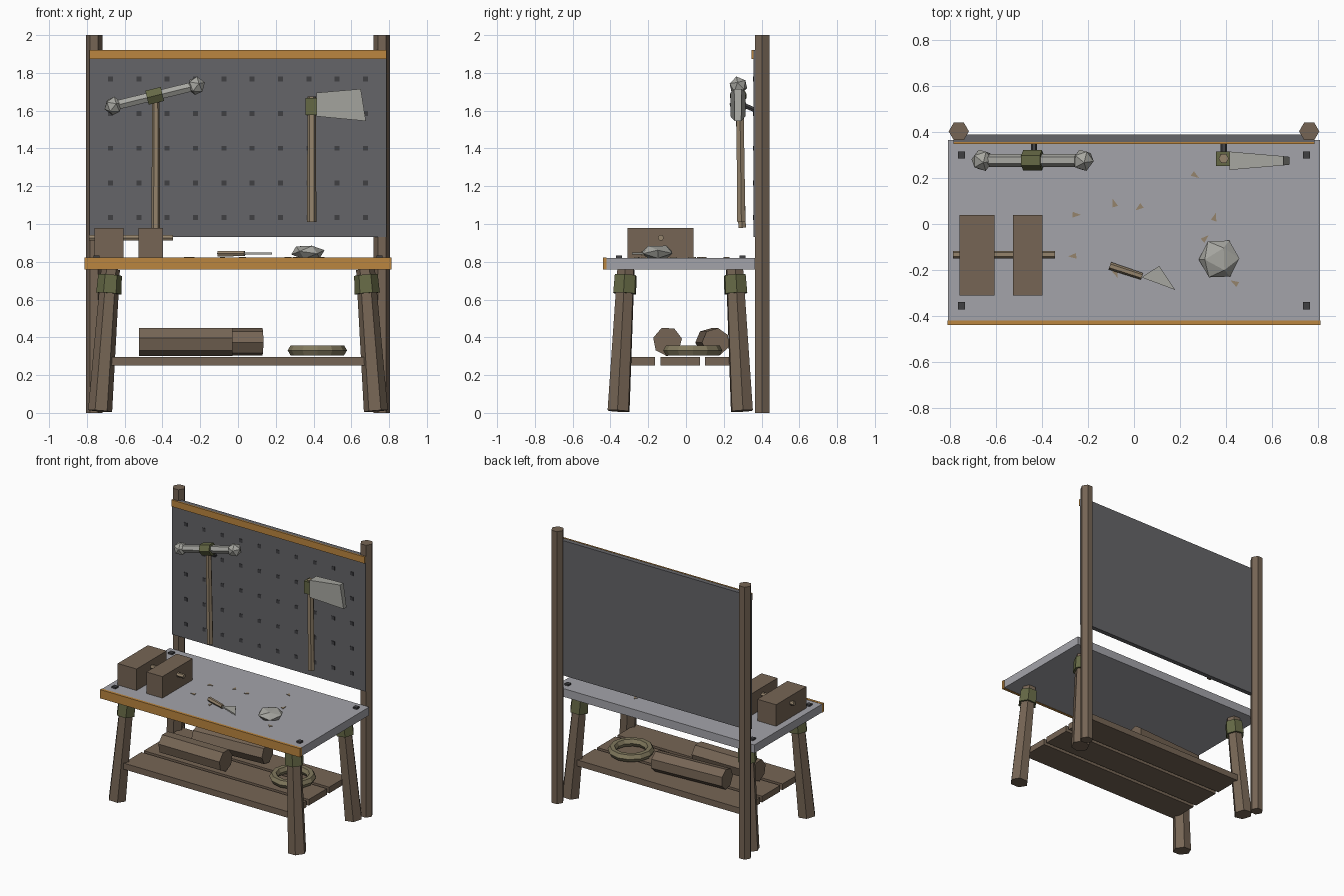
import bpy, bmesh, math
from mathutils import Vector, Euler

if "Cube" in bpy.data.objects:
    bpy.data.objects.remove(bpy.data.objects["Cube"])

def mat(name, r, g, b):
    m = bpy.data.materials.new(name)
    m.diffuse_color = (r, g, b, 1)
    m.use_nodes = True
    m.node_tree.nodes["Principled BSDF"].inputs["Base Color"].default_value = m.diffuse_color
    return m

WOOD = mat("wood", .18, .13, .09)
TAN = mat("tan_wood", .30, .23, .15)
ORANGE = mat("orange_trim", .50, .24, .05)
GREEN = mat("green_wrap", .13, .14, .06)
ROPE = mat("rope", .22, .19, .11)
BOARD = mat("board_grey", .13, .13, .14)
TOP = mat("top_grey", .37, .37, .40)
STEEL = mat("steel", .38, .38, .35)
DARK = mat("dark_metal", .05, .05, .055)

def finish(bm, name, m):
    bmesh.ops.recalc_face_normals(bm, faces=bm.faces[:])
    me = bpy.data.meshes.new(name)
    bm.to_mesh(me)
    bm.free()
    ob = bpy.data.objects.new(name, me)
    bpy.context.collection.objects.link(ob)
    me.materials.append(m)
    return ob

def box(name, x, y, z, m):
    """Box from (min, max) ranges on each axis."""
    bm = bmesh.new()
    bmesh.ops.create_cube(bm, size=1)
    for v in bm.verts:
        v.co = [a + (b - a) * (c + .5) for (a, b), c in zip((x, y, z), v.co)]
    return finish(bm, name, m)

def rod(name, p0, p1, r0, r1, n, m, spin=0):
    """Tapered n-sided rod between two points."""
    p0, p1 = Vector(p0), Vector(p1)
    q = (p1 - p0).to_track_quat('Z', 'Y')
    bm = bmesh.new()
    rings = []
    for p, r in ((p0, r0), (p1, r1)):
        rings.append([bm.verts.new(p + q @ Vector((r * math.cos(spin + math.tau * i / n),
                      r * math.sin(spin + math.tau * i / n), 0))) for i in range(n)])
    for i in range(n):
        j = (i + 1) % n
        bm.faces.new((rings[0][i], rings[0][j], rings[1][j], rings[1][i]))
    bm.faces.new(rings[0])
    bm.faces.new(rings[1])
    return finish(bm, name, m)

def ico(name, c, r, scale, rot, m):
    bm = bmesh.new()
    bmesh.ops.create_icosphere(bm, subdivisions=1, radius=r)
    bmesh.ops.rotate(bm, verts=bm.verts, matrix=Euler(rot).to_matrix())
    bmesh.ops.scale(bm, verts=bm.verts, vec=scale)
    bmesh.ops.translate(bm, verts=bm.verts, vec=c)
    return finish(bm, name, m)

def prism(name, low, high, m):
    """Solid between two matching outlines."""
    bm = bmesh.new()
    a = [bm.verts.new(p) for p in low]
    b = [bm.verts.new(p) for p in high]
    bm.faces.new(a)
    bm.faces.new(b)
    for i in range(len(a)):
        j = (i + 1) % len(a)
        bm.faces.new((a[i], a[j], b[j], b[i]))
    return finish(bm, name, m)

# Worktop with front trim
box("worktop", (-.81, .81), (-.42, .365), (.76, .82), TOP)
box("worktop_trim", (-.812, .812), (-.44, -.42), (.758, .822), ORANGE)

# Back posts, splayed legs, wraps and corner bolts
for sx, side in ((-1, "left"), (1, "right")):
    rod(f"post_{side}", (sx * .762, .403, 0), (sx * .762, .403, 2), .044, .044, 6, WOOD)
    for y0, y1, yb, end in ((-.357, -.318, -.355, "front"), (.296, .257, .30, "back")):
        foot, head = Vector((sx * .73, y0, .01)), Vector((sx * .675, y1, .76))
        rod(f"leg_{end}_{side}", foot, head, .064, .05, 6, WOOD)
        rod(f"leg_wrap_{end}_{side}", foot.lerp(head, .83), foot.lerp(head, .96),
            .067, .063, 6, GREEN)
        box(f"bolt_{end}_{side}", (sx * .75 - .016, sx * .75 + .016),
            (yb - .016, yb + .016), (.815, .832), DARK)

# Shelf planks
for i, y in enumerate((-.268, -.031, .206)):
    box(f"shelf_plank_{i}", (-.67, .67), (y - .105, y + .105), (.25, .295), WOOD)

# Tool board with peg holes and top trim
box("tool_board", (-.785, .785), (.357, .39), (.93, 1.92), BOARD)
box("tool_board_trim", (-.785, .785), (.347, .357), (1.873, 1.922), ORANGE)
for r in range(5):
    for c in range(10):
        x, z = -.675 + .15 * c, 1.035 + .183 * r
        box(f"peg_hole_{r}_{c}", (x - .013, x + .013), (.354, .36), (z - .013, z + .013), DARK)

# Logs on the shelf
rod("log_front", (-.525, -.098, .378), (-.03, -.098, .378), .078, .078, 7, WOOD, .2)
rod("log_back", (-.42, .123, .376), (.13, .158, .376), .074, .074, 7, WOOD, .5)

# Rope ring
bpy.ops.mesh.primitive_torus_add(major_segments=12, minor_segments=6, major_radius=.127,
                                 minor_radius=.03, location=(.42, .036, .331))
ring = bpy.context.object
ring.name = "rope_ring"
ring.data.materials.append(ROPE)

# Hanging hammer
rod("hammer_handle", (-.435, .297, .98), (-.435, .28, 1.68), .023, .02, 6, TAN)
a, b = Vector((-.66, .277, 1.625)), Vector((-.222, .277, 1.732))
rod("hammer_bar", a, b, .028, .028, 6, STEEL)
for p, n in ((a, "left"), (b, "right")):
    ico(f"hammer_ball_{n}", p, .05, (1, 1, 1), (.2, .1, 0), STEEL)
mid = (a + b) / 2
d = (b - a).normalized()
rod("hammer_wrap", mid - d * .042, mid + d * .042, .044, .044, 6, GREEN)

# Hanging axe
rod("axe_handle", (.39, .293, 1.01), (.39, .285, 1.675), .025, .022, 6, TAN)
box("axe_wrap", (.357, .42), (.253, .316), (1.578, 1.668), GREEN)
outline = ((.415, 1.695, .04), (.65, 1.715, .02), (.677, 1.545, .017), (.415, 1.57, .04))
prism("axe_blade", [(x, .275 - t, z) for x, z, t in outline],
      [(x, .275 + t, z) for x, z, t in outline], STEEL)

# Pegs holding the tools
for x, n in ((-.435, "hammer"), (.39, "axe")):
    rod(f"{n}_peg", (x, .36, 1.605), (x, .295, 1.635), .014, .014, 6, DARK)

# Wooden vise: two jaws and a rod
box("vise_jaw_outer", (-.76, -.607), (-.31, .04), (.82, .978), WOOD)
box("vise_jaw_inner", (-.527, -.397), (-.31, .04), (.82, .978), WOOD)
rod("vise_rod", (-.788, -.133, .927), (-.343, -.133, .927), .016, .016, 6, TAN)

# Hand trowel
rod("trowel_handle", (-.105, -.182, .843), (.035, -.228, .843), .017, .015, 6, TAN)
tri = ((.032, -.232), (.11, -.182), (.18, -.287))
prism("trowel_blade", [(x, y, .838) for x, y in tri], [(x, y, .848) for x, y in tri], STEEL)

# Stone
ico("stone", (.37, -.152, .85), .092, (1, 1, .46), (.62, .1, .3), STEEL)

# Wood shavings
for i, (x, y) in enumerate(((-.255, .04), (-.085, .087), (.025, .074), (.263, .213), (.35, .026),
                            (-.263, -.139), (-.08, -.213), (.307, -.065), (.441, -.257))):
    pts = [(x + r * math.cos(t + i * 1.9), y + r * math.sin(t + i * 1.9))
           for t, r in ((0, .024), (2.3, .017), (3.9, .017))]
    prism(f"shaving_{i}", [(*p, .8205) for p in pts], [(*p, .824) for p in pts], TAN)
